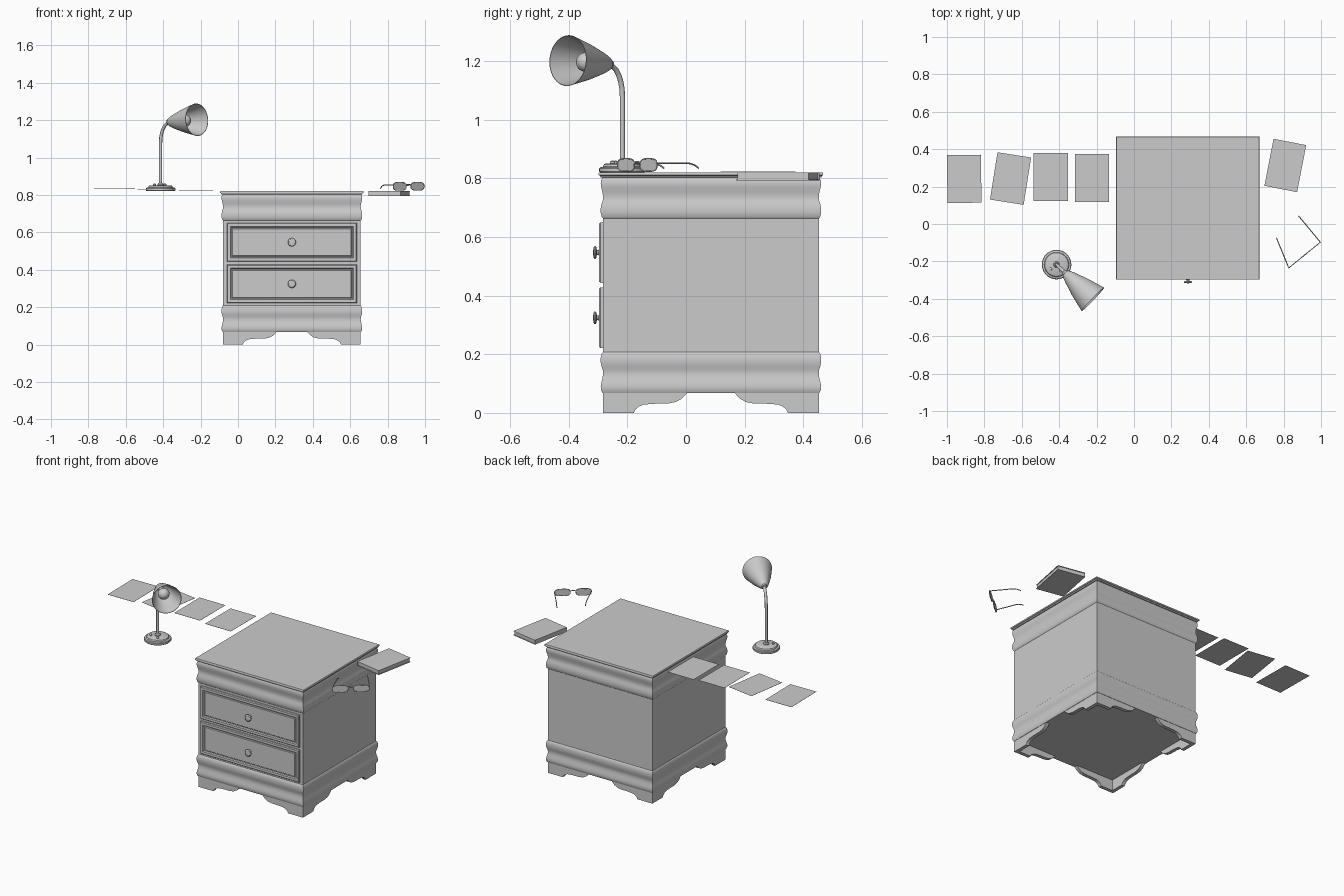
import bpy, math
from mathutils import Vector, Matrix

if "Cube" in bpy.data.objects:
    bpy.data.objects.remove(bpy.data.objects["Cube"])

CX, CY = 0.288, 0.085      # cabinet centre
W = 0.368                  # cabinet half width


def make(name, verts, faces, mat=Matrix(), angle=35):
    me = bpy.data.meshes.new(name)
    me.from_pydata([mat @ Vector(v) for v in verts], [], faces)
    ob = bpy.data.objects.new(name, me)
    bpy.context.collection.objects.link(ob)
    finish(ob, angle)
    return ob


def finish(ob, angle=35):
    bpy.ops.object.select_all(action='DESELECT')
    ob.select_set(True)
    bpy.context.view_layer.objects.active = ob
    bpy.ops.object.mode_set(mode='EDIT')
    bpy.ops.mesh.select_all(action='SELECT')
    bpy.ops.mesh.normals_make_consistent(inside=False)
    bpy.ops.object.mode_set(mode='OBJECT')
    bpy.ops.object.shade_smooth_by_angle(angle=math.radians(angle))


def loft(name, rings, mat=Matrix(), angle=35):
    """Skin a stack of equal-length rings and cap both ends."""
    n = len(rings[0])
    verts = [v for r in rings for v in r]
    faces = [(k * n + i, k * n + (i + 1) % n, (k + 1) * n + (i + 1) % n, (k + 1) * n + i)
             for k in range(len(rings) - 1) for i in range(n)]
    faces += [tuple(range(n)), tuple(range(len(verts) - n, len(verts)))]
    return make(name, verts, faces, mat, angle)


def rect(hx, hy, z):
    return [(-hx, -hy, z), (hx, -hy, z), (hx, hy, z), (-hx, hy, z)]


def square_stack(name, profile):
    return loft(name, [rect(h, h, z) for h, z in profile], Matrix.Translation((CX, CY, 0)))


def lathe(name, profile, mat, n=32):
    return loft(name, [[(r * math.cos(2 * math.pi * i / n), r * math.sin(2 * math.pi * i / n), z)
                        for i in range(n)] for r, z in profile], mat)


def box(name, hx, hy, z0, z1, loc, deg=0):
    m = Matrix.Translation(loc) @ Matrix.Rotation(math.radians(deg), 4, 'Z')
    return loft(name, [rect(hx, hy, z0), rect(hx, hy, z1)], m)


def tube(name, pts, radius, cyclic=False):
    cu = bpy.data.curves.new(name, 'CURVE')
    cu.dimensions = '3D'
    cu.bevel_depth, cu.bevel_resolution = radius, 2
    cu.use_fill_caps = True
    sp = cu.splines.new('POLY')
    sp.points.add(len(pts) - 1)
    for p, c in zip(sp.points, pts):
        p.co = (*c, 1)
    sp.use_cyclic_u = cyclic
    ob = bpy.data.objects.new(name, cu)
    bpy.context.collection.objects.link(ob)
    bpy.ops.object.select_all(action='DESELECT')
    ob.select_set(True)
    bpy.context.view_layer.objects.active = ob
    bpy.ops.object.convert(target='MESH')
    finish(bpy.context.object, 60)


# Cabinet: carcass, wavy mouldings and top slab
square_stack("carcass", [(W, 0.20), (W, 0.67)])
wave = [(.368, 0), (.373, .006), (.376, .02), (.376, .036), (.373, .05), (.369, .062),
        (.368, .075), (.370, .09), (.374, .105), (.376, .118), (.375, .13), (.370, .14)]
square_stack("upper_moulding", [(h, .663 + z) for h, z in wave])
square_stack("lower_moulding", [(h, .208 - z) for h, z in wave])
square_stack("top_slab", [(.376, .803), (.379, .809), (.383, .811), (.383, .818), (.381, .821)])

# Bracket feet: scalloped boards on all four sides
half = [(.263, 0), (.257, .012), (.245, .022), (.23, .028), (.2, .031), (.145, .032),
        (.12, .037), (.10, .048), (.088, .06), (.082, .068)]
T = 0.022
for k in range(4):
    m = Matrix.Translation((CX, CY, 0)) @ Matrix.Rotation(k * math.pi / 2, 4, 'Z')
    for s, side in ((1, "right"), (-1, "left")):
        out = [(W, 0)] + half + [(W, .068)]
        loft(f"foot_{side}_{k}", [[(s * u, y, z) for u, z in out] for y in (-W, -W + T)], m)

# Drawers with recessed border panel and round knob
panel = [(0, 0), (0, .009), (.004, .014), (.019, .014), (.023, .007), (.027, .006), (.031, .010)]
knob = [(.014, 0), (.013, .003), (.008, .006), (.008, .011), (.018, .013), (.022, .016),
        (.022, .019), (.017, .023), (.002, .024)]
face_front = Matrix.Rotation(math.pi / 2, 4, 'X')
for tag, z in (("upper", .547), ("lower", .3245)):
    at = Matrix.Translation((CX, CY - W, z)) @ face_front
    loft(f"{tag}_drawer", [rect(.348 - i, .103 - i, d) for i, d in panel], at, 25)
    lathe(f"{tag}_knob", knob, at @ Matrix.Translation((0, 0, .010)), 24)

# Loose paper sheets
for i, (x, y, z, a) in enumerate([(-.908, .241, .828, 0.8), (-.66, .243, .832, -9),
                                  (-.445, .251, .830, 0), (-.224, .246, .822, 0)]):
    box(f"paper_sheet_{i + 1}", .091, .128, 0, .001, (x, y, z), a)

# Book: covers, spine and page block
bm = Matrix.Translation((.809, .313, .793)) @ Matrix.Rotation(math.radians(-11), 4, 'Z')
for name, x0, x1, hy, z0, z1 in (("book_back_cover", -.089, .089, .128, 0, .003),
                                 ("book_front_cover", -.089, .089, .128, .025, .028),
                                 ("book_spine", -.089, -.086, .128, .003, .025),
                                 ("book_pages", -.086, .085, .124, .003, .025)):
    loft(name, [[(x0, -hy, z), (x1, -hy, z), (x1, hy, z), (x0, hy, z)] for z in (z0, z1)], bm)

# Desk lamp: base, collar, switches, bent stem
LX, LY = -.414, -.217
lm = Matrix.Translation((LX, LY, .821))
lathe("lamp_base", [(.076, 0), (.079, .003), (.079, .013), (.076, .017), (.066, .019),
                    (.063, .027), (.058, .030), (.002, .031)], lm, 40)
lathe("lamp_collar", [(.017, .03), (.017, .036), (.012, .042), (.002, .043)], lm, 20)
for i, (dx, dy) in enumerate([(-.032, -.024), (.024, -.034)]):
    lathe(f"lamp_switch_{i + 1}", [(.008, .03), (.008, .036), (.005, .039), (.001, .04)],
          lm @ Matrix.Translation((dx, dy, 0)), 12)
bend = [(0, .85), (0, 1.08), (.002, 1.105), (.008, 1.13), (.018, 1.152), (.032, 1.171),
        (.05, 1.184), (.07, 1.191)]
tube("lamp_stem", [(LX + d * .72, LY - d * .69, z) for d, z in bend], .009)

# Lamp shade (double-walled cone) and bulb along the shade axis
axis = Vector((.148, -.141, .012)).normalized()
sm = Matrix.Translation((-.368, -.262, 1.19)) @ axis.to_track_quat('Z', 'Y').to_matrix().to_4x4()
lathe("lamp_shade", [(.002, -.012), (.013, -.011), (.015, 0), (.021, .003), (.026, .012), (.036, .035),
                     (.062, .112), (.087, .205), (.085, .205), (.059, .112), (.033, .035),
                     (.022, .014), (.002, .012)], sm, 40)
bulb = [(.001, .014), (.014, .016), (.014, .07), (.02, .085)]
bulb += [(.034 * math.sin(a), .115 - .034 * math.cos(a)) for a in
         [math.radians(d) for d in (55, 75, 95, 115, 135, 155, 170, 179)]]
lathe("lamp_bulb", bulb, sm, 24)

# Glasses: lenses, rims, bridge and temples
gc, ge = Vector((.912, -.166, .846)), Vector((.776, .631, 0))
up, gn = Vector((0, 0, 1)), Vector((-.631, .776, 0))


def rim(c):
    pts = []
    for i in range(28):
        a = 2 * math.pi * i / 28
        f = lambda t: math.copysign(abs(t) ** .65, t)
        pts.append(gc + ge * (c + .045 * f(math.cos(a))) + up * (.0215 * f(math.sin(a))))
    return pts


for s, side, tip in ((-1, "left", (.762, -.075)), (1, "right", (.88, .043))):
    r = rim(s * .061)
    loft(f"{side}_lens", [[p + gn * d for p in r] for d in (-.001, .001)])
    tube(f"{side}_rim", r, .0022, True)
    a = gc + ge * (s * .109) + up * .006
    b = Vector((*tip, .835))
    mid = [a.lerp(b, t) for t in (.06, .72, .82, .92)]
    for p, z in zip(mid, (.852, .852, .850, .844)):
        p.z = z
    tube(f"{side}_temple", [gc + ge * (s * .104) + up * .006, a] + mid + [b], .0028)
tube("bridge", [gc + ge * u + up * z for u, z in
                ((-.018, .006), (-.009, .010), (0, .011), (.009, .010), (.018, .006))], .0028)
